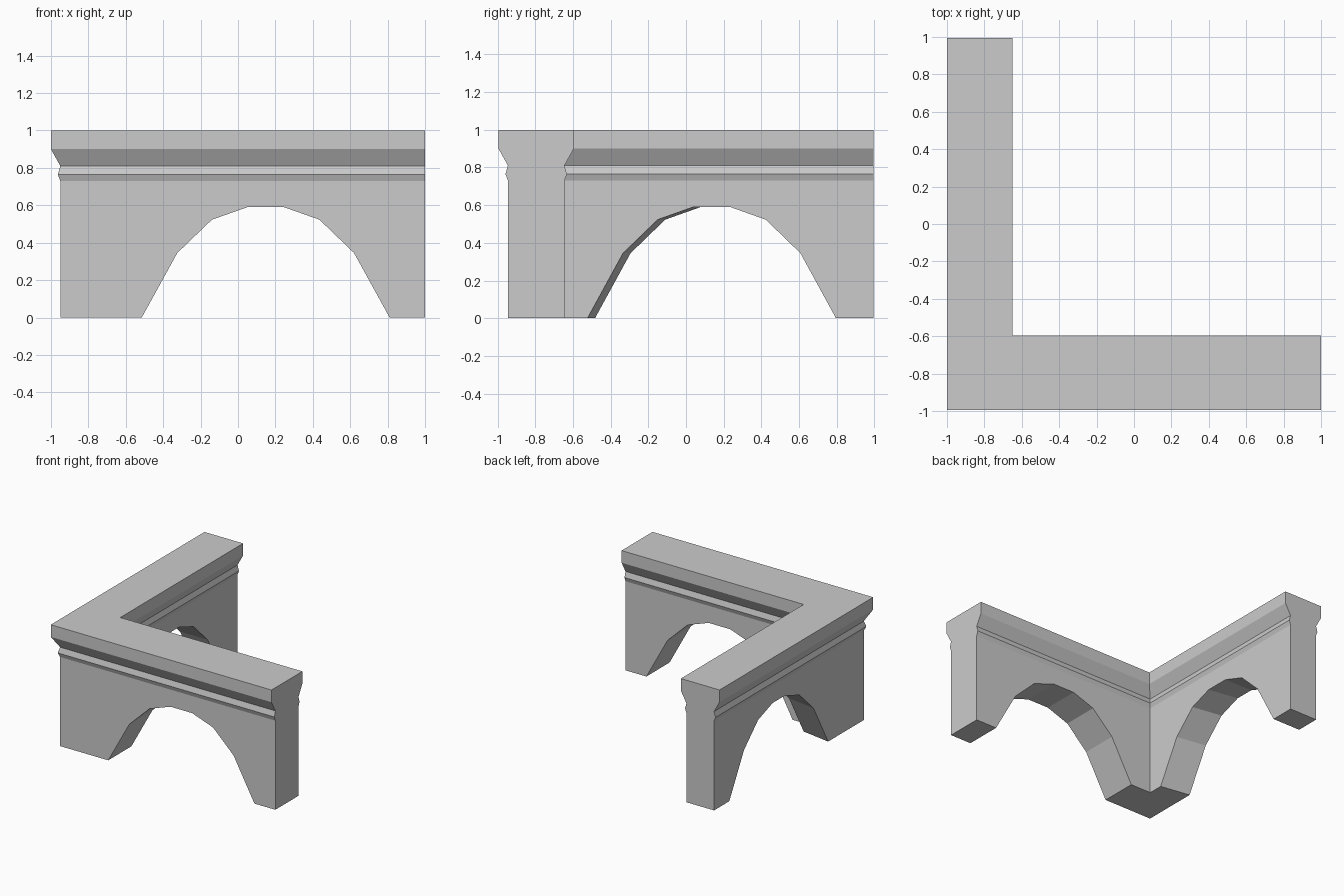
import bpy

if "Cube" in bpy.data.objects:
    bpy.data.objects.remove(bpy.data.objects["Cube"], do_unlink=True)

stone = bpy.data.materials.new("grey stone")
stone.use_nodes = True
GREY = (0.6, 0.6, 0.6, 1)
stone.diffuse_color = GREY
stone.node_tree.nodes["Principled BSDF"].inputs["Base Color"].default_value = GREY


def loft(name, rings, closed=True):
    """Join equal rings of points with quads and cap both ends."""
    n = len(rings[0])
    verts = [p for ring in rings for p in ring]
    faces = [tuple(range(n)), tuple(range(len(verts) - n, len(verts)))]
    for r in range(len(rings) - 1):
        for i in range(n):
            j = (i + 1) % n
            faces.append((r * n + i, r * n + j, (r + 1) * n + j, (r + 1) * n + i))
    mesh = bpy.data.meshes.new(name)
    mesh.from_pydata(verts, [], faces)
    mesh.materials.append(stone)
    obj = bpy.data.objects.new(name, mesh)
    bpy.context.collection.objects.link(obj)
    # consistent outward normals
    import bmesh
    bm = bmesh.new()
    bm.from_mesh(mesh)
    bmesh.ops.recalc_face_normals(bm, faces=bm.faces)
    bm.to_mesh(mesh)
    bm.free()
    return obj


# Moulded wall section: projection from the wall face, height
SECTION = [(0, 0), (0, 0.73), (0.013, 0.765), (0, 0.81), (0.05, 0.9), (0.05, 1)]
END = 0.994
OUT_X, IN_X = -0.95, -0.70
OUT_Y, IN_Y = -0.945, -0.645

# Outer face going up, inner face coming down, mitred at the corner
outline = [(OUT_X - d, OUT_Y - d, z) for d, z in SECTION]
outline += [(IN_X + d, IN_Y + d, z) for d, z in reversed(SECTION)]
front_end = [(1, y, z) for x, y, z in outline]
back_end = [(x, END, z) for x, y, z in outline]
wall = loft("corner_arcade_wall", [front_end, outline, back_end])

# Faceted arch openings: seven segments each
HEIGHTS = [-0.2, 0, 0.345, 0.523, 0.59]
HALF_SPANS = [0.6625, 0.6625, 0.4725, 0.2875, 0.0975]


def arch(left_mid, right_mid, scale=1):
    left = [(left_mid - w * scale, z) for w, z in zip(HALF_SPANS, HEIGHTS)]
    right = [(right_mid + w * scale, z) for w, z in zip(HALF_SPANS, HEIGHTS)]
    return left + right[::-1]


front = arch(0.148, 0.148)
front_cutter = loft("front_arch_cutter", [[(x, y, z) for x, z in front] for y in (-1.2, -0.5)])

# The side opening narrows slightly toward the outer face
outer = arch(0.195, 0.138, 0.993)
inner = arch(0.115, 0.138, 0.993)
side_cutter = loft("side_arch_cutter", [[(-1.075, y, z) for y, z in outer],
                                        [(-0.575, y, z) for y, z in inner]])

for cutter in (front_cutter, side_cutter):
    cutter.hide_render = True
    cutter.display_type = 'WIRE'
    cut = wall.modifiers.new(cutter.name, 'BOOLEAN')
    cut.operation = 'DIFFERENCE'
    cut.solver = 'EXACT'
    cut.object = cutter
